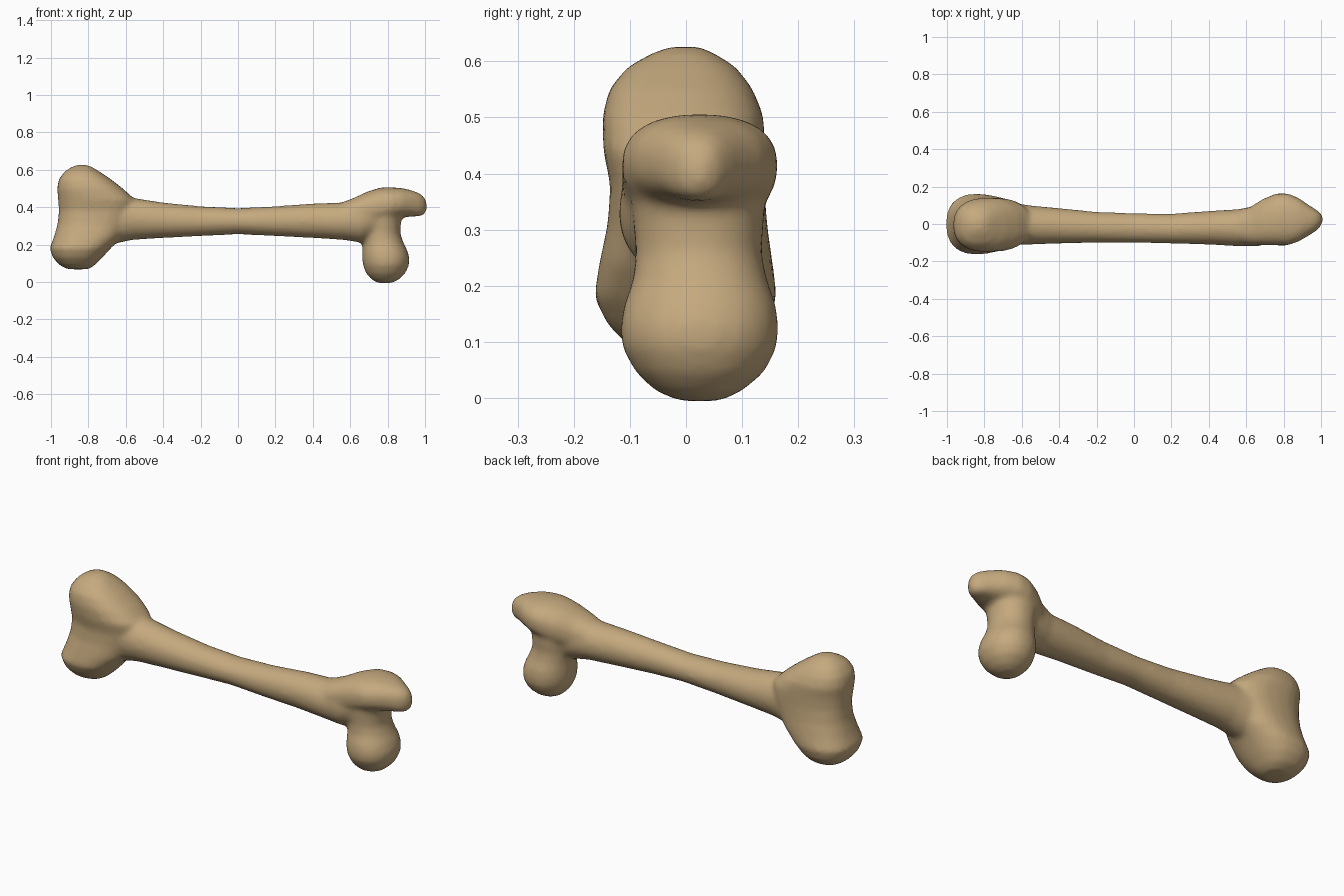
import bpy, bmesh, math

cube = bpy.data.objects.get("Cube")
if cube:
    bpy.data.objects.remove(cube, do_unlink=True)

SIDES = 24

bone_tan = bpy.data.materials.new("bone_tan")
bone_tan.use_nodes = True
colour = (0.56, 0.40, 0.21, 1)
bone_tan.diffuse_color = colour
shader = bone_tan.node_tree.nodes["Principled BSDF"]
shader.inputs["Base Color"].default_value = colour
shader.inputs["Roughness"].default_value = 0.8


def signed_power(value, exponent):
    return math.copysign(abs(value) ** exponent, value)


def loft(name, place, stations, boxiness=0.85):
    """Skin rounded sections: each station is (position, low, high, low, high)."""
    bm = bmesh.new()
    rings = []
    for t, a_low, a_high, b_low, b_high in stations:
        ring = []
        for i in range(SIDES):
            angle = math.tau * i / SIDES
            a = (a_low + a_high + (a_high - a_low) * signed_power(math.cos(angle), boxiness)) / 2
            b = (b_low + b_high + (b_high - b_low) * signed_power(math.sin(angle), boxiness)) / 2
            ring.append(bm.verts.new(place(t, a, b)))
        rings.append(ring)
    for lower, upper in zip(rings, rings[1:]):
        for i in range(SIDES):
            j = (i + 1) % SIDES
            bm.faces.new((lower[i], lower[j], upper[j], upper[i]))
    bm.faces.new(rings[0])
    bm.faces.new(rings[-1])
    bmesh.ops.recalc_face_normals(bm, faces=bm.faces)
    mesh = bpy.data.meshes.new(name)
    bm.to_mesh(mesh)
    bm.free()
    part = bpy.data.objects.new(name, mesh)
    bpy.context.collection.objects.link(part)
    mesh.materials.append(bone_tan)
    return part


def along_x(t, a, b):
    return (t, a, b)


def along_z(t, a, b):
    return (a, b, t)


# Long shaft, sections hold y range then z range
shaft = loft("bone", along_x, [
    (-.86, -.13, .13, .18, .48),
    (-.68, -.115, .12, .20, .48),
    (-.56, -.11, .10, .225, .45),
    (-.4, -.105, .085, .235, .425),
    (-.2, -.10, .065, .245, .405),
    (0, -.10, .058, .255, .395),
    (.2, -.105, .055, .245, .405),
    (.4, -.11, .07, .235, .42),
    (.56, -.12, .08, .225, .425),
    (.66, -.12, .10, .21, .45),
    (.74, -.10, .12, .23, .46),
], 1)

# Double-lobed knob at the wide end, sections hold x range then y range
wide_end = loft("wide_end", along_z, [
    (.068, -.91, -.80, -.05, .06),
    (.09, -.955, -.765, -.10, .11),
    (.13, -.99, -.725, -.14, .145),
    (.18, -1.008, -.68, -.165, .163),
    (.24, -.985, -.62, -.155, .155),
    (.31, -.965, -.58, -.14, .145),
    (.38, -.958, -.55, -.135, .14),
    (.44, -.962, -.55, -.148, .14),
    (.5, -.968, -.615, -.15, .14),
    (.55, -.958, -.68, -.138, .12),
    (.59, -.928, -.74, -.105, .09),
    (.615, -.89, -.78, -.06, .05),
    (.626, -.86, -.81, -.03, .025),
])

# Neck running down into the round joint head
joint_head = loft("joint_head", along_z, [
    (-.006, .75, .82, -.01, .06),
    (.012, .715, .86, -.055, .10),
    (.045, .685, .894, -.09, .14),
    (.09, .668, .915, -.115, .163),
    (.13, .663, .917, -.118, .166),
    (.17, .664, .905, -.11, .16),
    (.21, .665, .885, -.095, .145),
    (.26, .66, .868, -.09, .135),
    (.32, .65, .872, -.095, .14),
    (.40, .64, .89, -.10, .14),
    (.45, .67, .89, -.09, .12),
], .95)

# Overhanging crest with its hooked tip
crest = loft("crest", along_x, [
    (.54, -.10, .07, .25, .42),
    (.62, -.115, .09, .27, .45),
    (.69, -.115, .135, .29, .483),
    (.76, -.115, .163, .31, .505),
    (.82, -.115, .165, .33, .506),
    (.88, -.095, .14, .345, .502),
    (.93, -.065, .105, .35, .49),
    (.97, -.04, .08, .35, .475),
    (.996, -.015, .06, .36, .455),
    (1.008, .01, .04, .38, .43),
])

# Merge the parts into one continuous surface and soften the joins
parts = [shaft, wide_end, joint_head, crest]
bpy.ops.object.select_all(action='DESELECT')
for part in parts:
    part.select_set(True)
bpy.context.view_layer.objects.active = shaft
bpy.ops.object.join()

remesh = shaft.modifiers.new("merge", 'REMESH')
remesh.mode = 'VOXEL'
remesh.voxel_size = 0.012
remesh.use_smooth_shade = True
soften = shaft.modifiers.new("soften", 'SMOOTH')
soften.factor = 0.5
soften.iterations = 10
for modifier in ("merge", "soften"):
    bpy.ops.object.modifier_apply(modifier=modifier)
shaft.data.materials.clear()
shaft.data.materials.append(bone_tan)
bpy.ops.object.shade_smooth()
